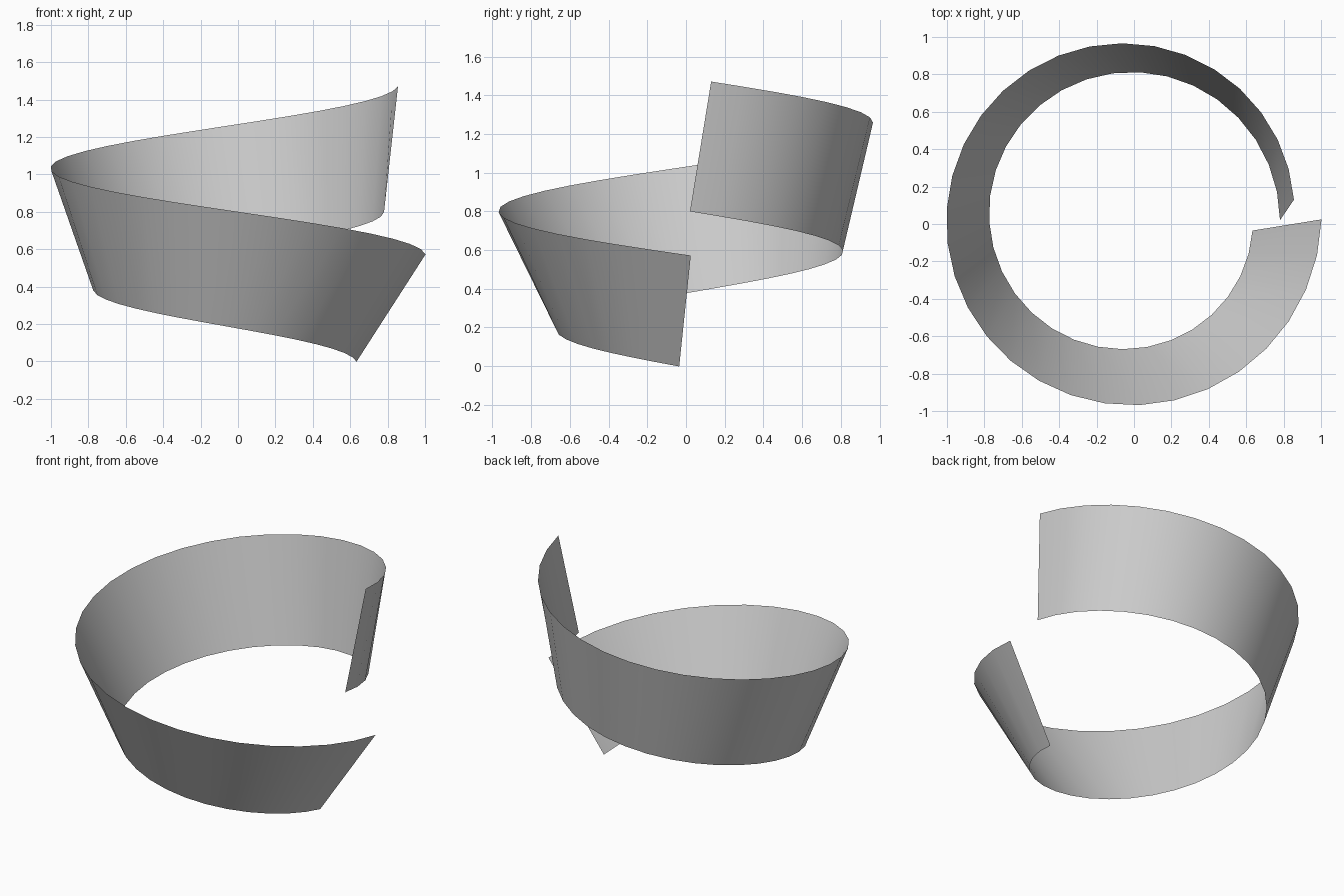
import bpy
import math
from mathutils import Vector

cube = bpy.data.objects.get("Cube")
if cube:
    bpy.data.objects.remove(cube, do_unlink=True)

# Ribbon dimensions
STEPS = 33
RADIUS = 0.854
WIDTH = 0.684
AXIS = Vector((-0.035, 0.035, 0))


def lerp(a, b, t):
    return a + (b - a) * t


# Grey material
grey = bpy.data.materials.new("plain grey")
grey.use_nodes = True
colour = (0.6, 0.6, 0.6, 1)
grey.diffuse_color = colour
grey.node_tree.nodes["Principled BSDF"].inputs["Base Color"].default_value = colour

# Rising strip: cross-sections lean outwards less and less along one turn
verts, faces = [], []
for i in range(STEPS + 1):
    t = i / STEPS
    angle = math.radians(lerp(-2.7, -357.3, t))
    radial = Vector((math.cos(angle), math.sin(angle), 0))
    tangent = Vector((-math.sin(angle), math.cos(angle), 0))
    lean = WIDTH * math.sin(math.radians(lerp(32.3, 6.7, t)))
    drift = lerp(0.077, 0.106, t)
    rise = math.sqrt(WIDTH ** 2 - lean ** 2 - drift ** 2)
    half = (radial * lean + tangent * drift + Vector((0, 0, rise))) / 2
    centre = AXIS + radial * RADIUS + Vector((0, 0, lerp(0.285, 1.135, t)))
    verts += [centre - half, centre + half]
    if i:
        k = 2 * i
        faces.append((k, k - 2, k - 1, k + 1))

mesh = bpy.data.meshes.new("spiral_ribbon")
mesh.from_pydata(verts, [], faces)
mesh.materials.append(grey)
mesh.shade_smooth()
ribbon = bpy.data.objects.new("spiral_ribbon", mesh)
bpy.context.collection.objects.link(ribbon)
